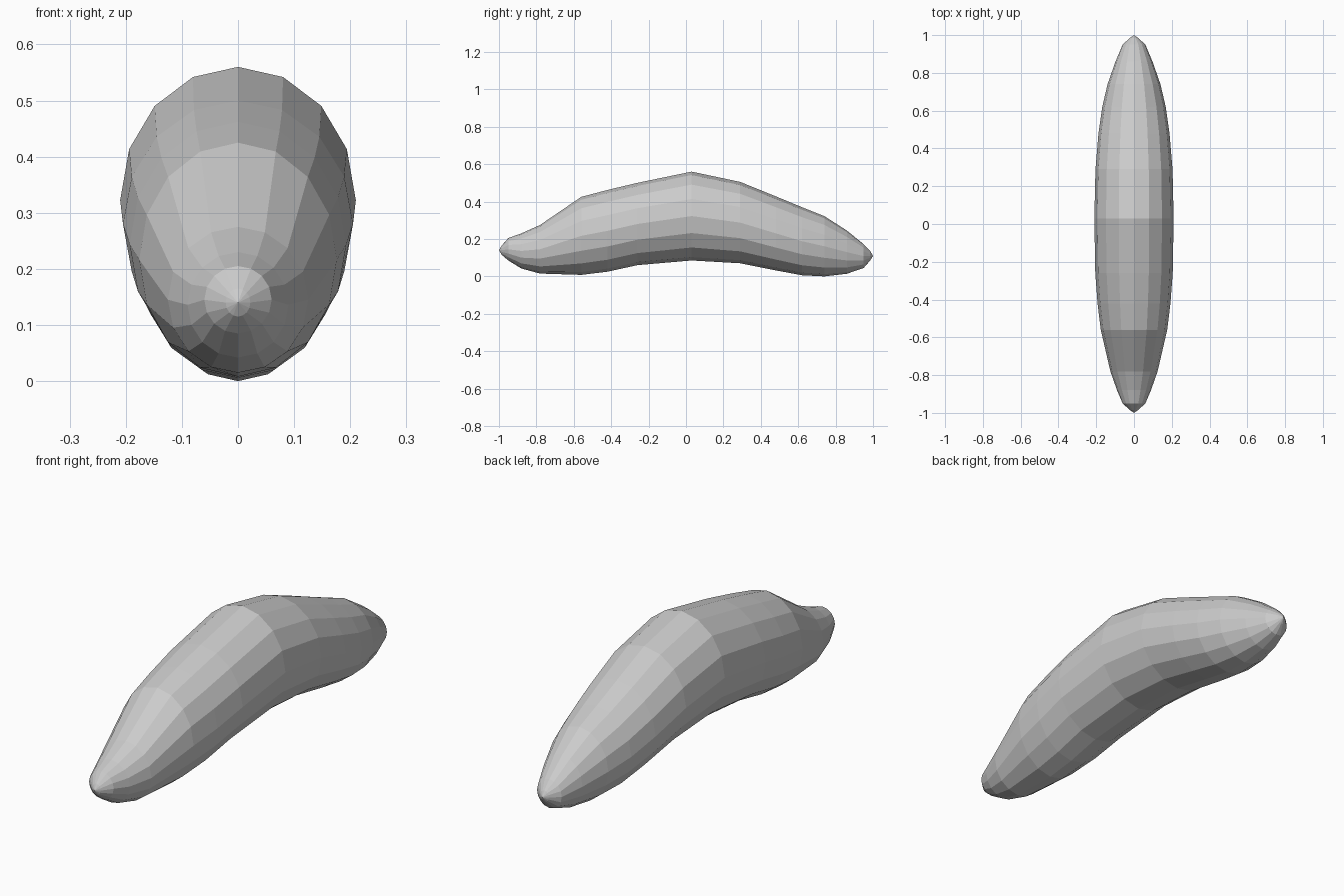
import bpy, bmesh, math

if "Cube" in bpy.data.objects:
    bpy.data.objects.remove(bpy.data.objects["Cube"])

SIDES = 16

# Lengthwise stations: y, bottom z, top z, half width
stations = [
    (-0.985, 0.115, 0.165, 0.022),
    (-0.95, 0.085, 0.205, 0.060),
    (-0.88, 0.042, 0.230, 0.090),
    (-0.78, 0.015, 0.275, 0.125),
    (-0.56, 0.008, 0.425, 0.176),
    (-0.42, 0.025, 0.462, 0.193),
    (-0.26, 0.060, 0.500, 0.205),
    (0.03, 0.085, 0.560, 0.210),
    (0.29, 0.070, 0.505, 0.204),
    (0.48, 0.032, 0.428, 0.188),
    (0.62, 0.006, 0.370, 0.168),
    (0.74, 0.000, 0.322, 0.140),
    (0.86, 0.014, 0.245, 0.098),
    (0.95, 0.045, 0.172, 0.060),
    (0.985, 0.085, 0.135, 0.022),
]

bm = bmesh.new()

# Oval rings along the curved body
rings = []
for y, lo, hi, w in stations:
    mid, h = (lo + hi) / 2, (hi - lo) / 2
    rings.append([bm.verts.new((w * math.cos(2 * math.pi * i / SIDES), y,
                                mid + h * math.sin(2 * math.pi * i / SIDES)))
                  for i in range(SIDES)])

# Skin between rings
for a, b in zip(rings, rings[1:]):
    for i in range(SIDES):
        j = (i + 1) % SIDES
        bm.faces.new((a[i], a[j], b[j], b[i]))

# Pointed tips
for ring, co in ((rings[0], (0, -1, 0.14)), (rings[-1], (0, 1, 0.11))):
    tip = bm.verts.new(co)
    for i in range(SIDES):
        bm.faces.new((ring[i], ring[(i + 1) % SIDES], tip))

bmesh.ops.recalc_face_normals(bm, faces=bm.faces[:])
mesh = bpy.data.meshes.new("curved_fruit")
bm.to_mesh(mesh)
bm.free()
obj = bpy.data.objects.new("curved_fruit", mesh)
bpy.context.collection.objects.link(obj)
